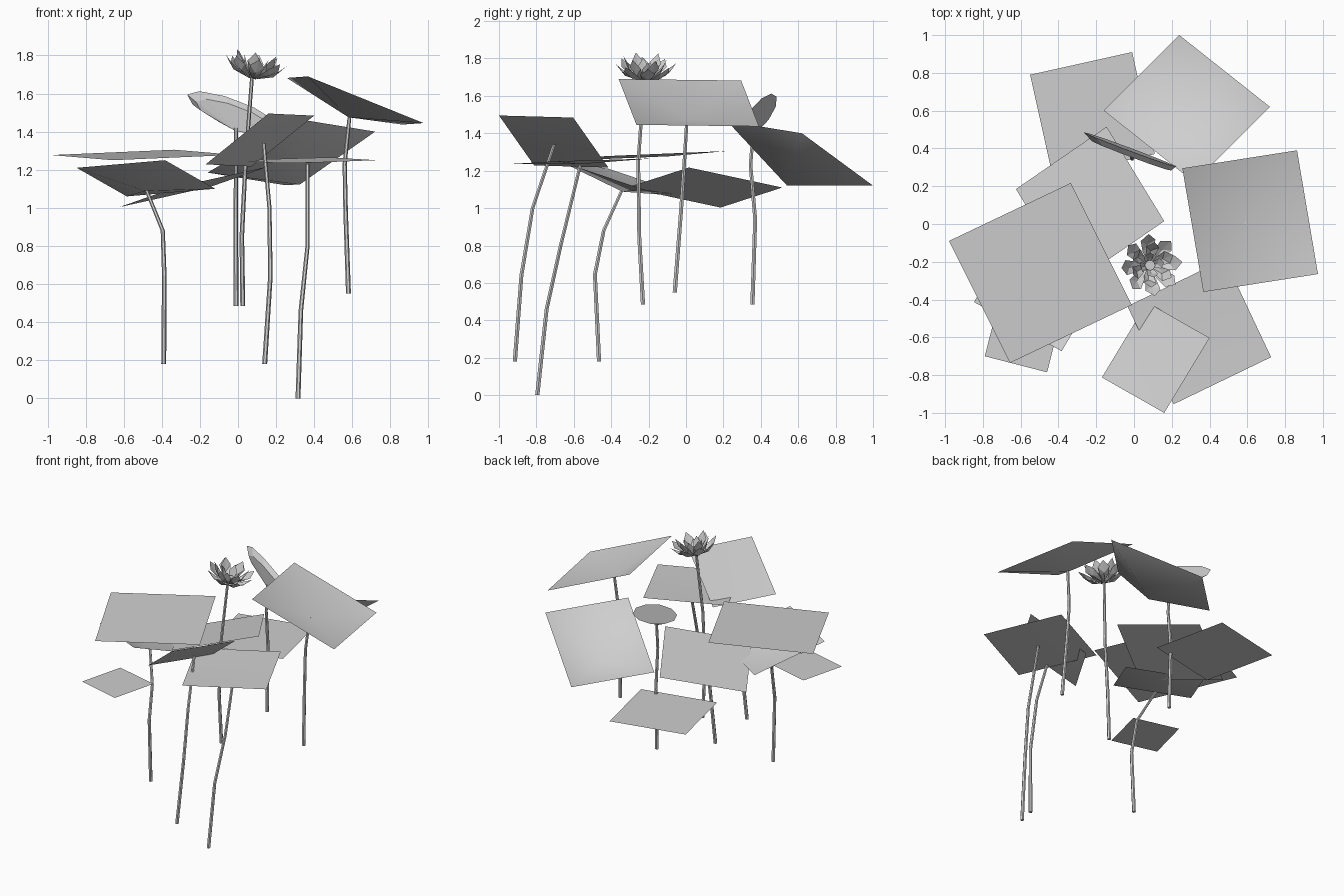
import bpy
import bmesh
import math
from mathutils import Vector

default_cube = bpy.data.objects.get("Cube")
if default_cube:
    bpy.data.objects.remove(default_cube, do_unlink=True)

# One plain grey for the whole plant
grey = bpy.data.materials.new("plain_grey")
grey.use_nodes = True
grey_value = (0.62, 0.62, 0.62, 1)
grey.diffuse_color = grey_value
for node in grey.node_tree.nodes:
    if node.type == "BSDF_PRINCIPLED":
        node.inputs["Base Color"].default_value = grey_value
        node.inputs["Roughness"].default_value = 0.8


def finish(bm, name, smooth=False):
    """Turn a bmesh into a named object."""
    for face in bm.faces:
        face.smooth = smooth
    mesh = bpy.data.meshes.new(name)
    bm.to_mesh(mesh)
    bm.free()
    mesh.materials.append(grey)
    obj = bpy.data.objects.new(name, mesh)
    bpy.context.scene.collection.objects.link(obj)
    return obj


def leaf(name, first, corner, last, dip=0.0):
    """Four-sided leaf from three corners, its middle sunk below the rim."""
    first, corner, last = Vector(first), Vector(corner), Vector(last)
    points = [first, corner, last, first + last - corner]
    normal = (corner - first).cross(last - corner).normalized()
    if normal.z < 0:
        normal.negate()
        points.reverse()
    bm = bmesh.new()
    rim = [bm.verts.new(p) for p in points]
    middle = bm.verts.new((first + last) / 2 - normal * dip)
    for i in range(4):
        bm.faces.new((rim[i], rim[(i + 1) % 4], middle))
    return finish(bm, name, smooth=True)


def bridge(bm, lower, upper):
    """Join two rings of vertices with quads."""
    count = len(lower)
    for i in range(count):
        j = (i + 1) % count
        bm.faces.new((lower[i], lower[j], upper[j], upper[i]))


def stem(name, *path, sides=6, thick=0.013, thin=0.010):
    """Tapered tube with level rings along a bent path."""
    bm = bmesh.new()
    rings = []
    for k, point in enumerate(path):
        radius = thick + (thin - thick) * k / (len(path) - 1)
        angles = [math.tau * i / sides for i in range(sides)]
        rings.append([bm.verts.new(Vector(point) + radius * Vector((math.cos(a), math.sin(a), 0)))
                      for a in angles])
    for lower, upper in zip(rings, rings[1:]):
        bridge(bm, lower, upper)
    bm.faces.new(list(reversed(rings[0])))
    bm.faces.new(rings[-1])
    return finish(bm, name)


# Leaves
leaf("low_back_leaf", (-.55, .79, .9), (-.01, .91, .9), (.11, .37, .9))
leaf("low_front_leaf", (-.79, -.7, .9), (-.46, -.785, .9), (-.376, -.455, .9))
leaf("back_leaf", (.24, 1, 1.12), (.72, .62, 1.4), (.32, .22, 1.465), dip=.19)
leaf("large_right_leaf", (-.335, .217, 1.305), (-.98, -.09, 1.277), (-.657, -.736, 1.25))
leaf("middle_leaf", (-.145, .515, 1.11), (-.625, .185, 1.003), (-.32, -.315, 1.11))
leaf("left_leaf", (.256, .295, 1.682), (.863, .39, 1.437), (.974, -.265, 1.445), dip=.095)
leaf("front_left_leaf", (.726, -.705, 1.25), (.21, -.954, 1.235), (-.035, -.435, 1.25), dip=.015)
leaf("front_leaf", (.16, -1, 1.495), (.4, -.603, 1.484), (.07, -.415, 1.217), dip=.01)
leaf("front_right_leaf", (-.847, -.413, 1.21), (-.383, -.673, 1.25), (-.12, -.228, 1.1), dip=.07)

# Stems
stem("front_left_stem", (.315, -.795, 0), (.33, -.745, .46), (.365, -.67, .8), (.365, -.565, 1.23))
stem("front_stem", (.14, -.915, .18), (.17, -.88, .64), (.165, -.82, 1), (.135, -.705, 1.34))
stem("front_right_stem", (-.39, -.465, .18), (-.387, -.487, .645), (-.395, -.44, .88),
     (-.48, -.345, 1.09))
stem("flower_stem", (.025, -.23, .485), (.02, -.25, .85), (.04, -.255, 1.25), (.073, -.225, 1.68))
stem("left_stem", (.58, -.06, .55), (.565, -.027, .98), (.56, -.01, 1.23), (.585, .005, 1.475))
stem("pod_stem", (-.01, .355, .485), (-.012, .37, .94), (-.01, .345, 1.23), (-.01, .36, 1.42))

# Seed pod: long slanted rim over a bulging bowl that narrows to the stem
bm = bmesh.new()
rim_centre = Vector((-.022, .395, 1.5))
long_axis = Vector((.245, -.09, -.095))
short_axis = Vector((.03, -.02, .06))
base_centre = Vector((-.01, .358, 1.41))
belly_centre = rim_centre + Vector((.01, -.035, -.025))
sides = 10


def pod_ring(centre, scale):
    angles = [math.tau * i / sides for i in range(sides)]
    return [bm.verts.new(centre + scale * (long_axis * math.cos(a) + short_axis * math.sin(a)))
            for a in angles]


base, belly, rim = pod_ring(base_centre, 0.1), pod_ring(belly_centre, 0.85), pod_ring(rim_centre, 1)
bridge(bm, base, belly)
bridge(bm, belly, rim)
bm.faces.new(list(reversed(base)))
bm.faces.new(rim)
bmesh.ops.recalc_face_normals(bm, faces=bm.faces[:])
finish(bm, "seed_pod")

# Flower: rings of folded, pointed petals around a leaning axis
flower_base = Vector((.075, -.22, 1.677))
axis = Vector((.2, .03, 1)).normalized()
lean = Vector((0, 0, 1)).rotation_difference(axis)


def petal_ring(name, count, reach, rise, width, turn):
    bm = bmesh.new()
    for i in range(count):
        a = math.tau * i / count + turn
        out = Vector((math.cos(a), math.sin(a), 0))
        side = Vector((-math.sin(a), math.cos(a), 0))
        up = Vector((0, 0, 1))

        def vert(r, s, h):
            return bm.verts.new(flower_base + lean @ (out * r * reach + side * s * width + up * h * rise))

        root = vert(0.08, 0, 0)
        rib = vert(0.65, 0, 0.3)
        tip = vert(1, 0, 1)
        for s in (-1, 1):
            inner, outer = vert(0.45, s * 0.7, 0.3), vert(0.8, s, 0.65)
            for tri in ((root, rib, inner), (inner, rib, outer), (rib, tip, outer)):
                bm.faces.new(tri if s > 0 else tuple(reversed(tri)))
    return finish(bm, name)


petal_ring("outer_petals", 8, 0.165, 0.1, 0.04, 0.1)
petal_ring("middle_petals", 6, 0.12, 0.135, 0.036, 0.45)
petal_ring("inner_petals", 4, 0.065, 0.115, 0.028, 0.2)
stem("flower_heart", flower_base, flower_base + axis * 0.05, sides=8, thick=0.012, thin=0.028)
